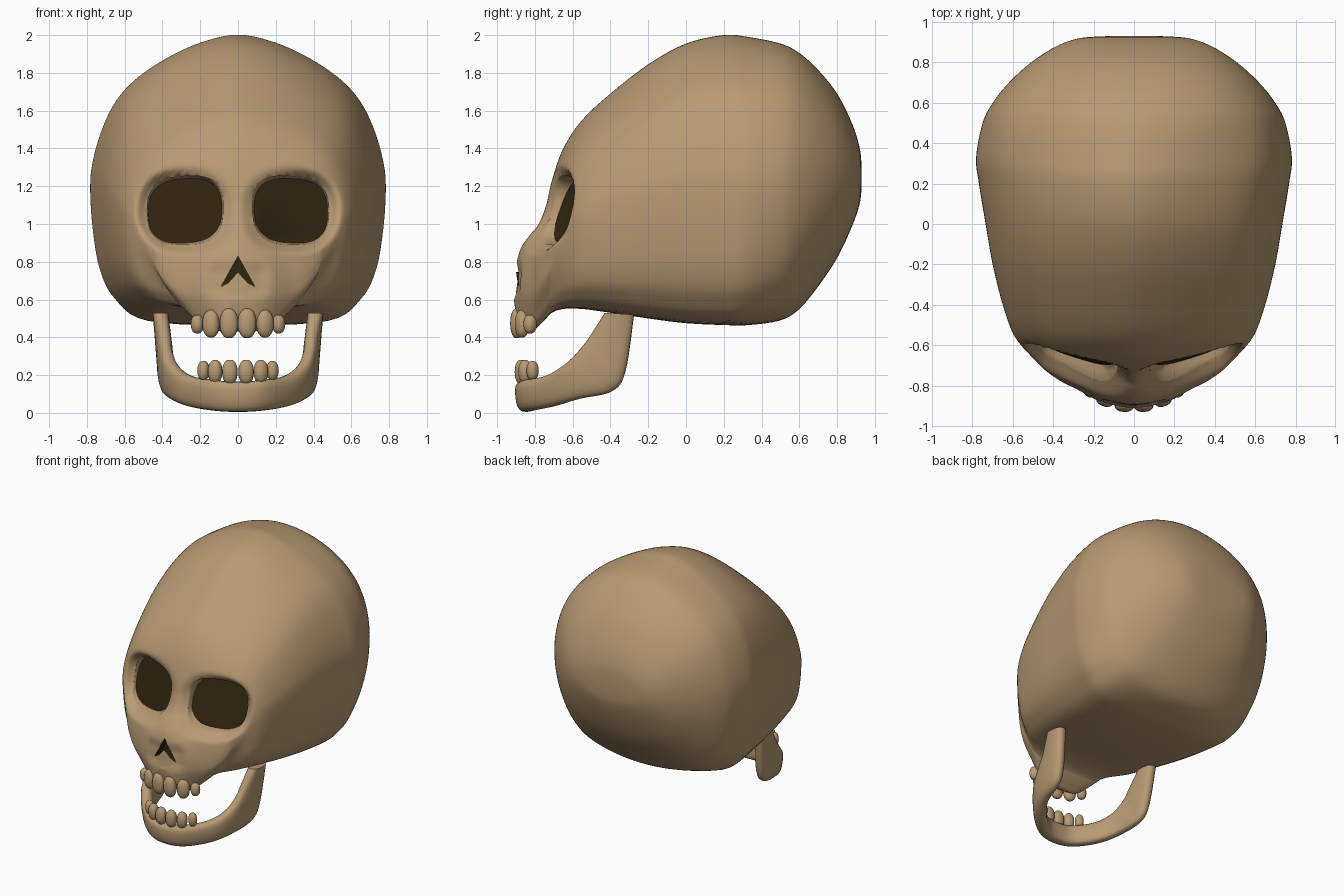
import bpy, bmesh, math
from mathutils import Vector

if "Cube" in bpy.data.objects:
    bpy.data.objects.remove(bpy.data.objects["Cube"])

def material(name, rgb):
    m = bpy.data.materials.new(name)
    m.diffuse_color = (*rgb, 1)
    m.use_nodes = True
    m.node_tree.nodes["Principled BSDF"].inputs["Base Color"].default_value = m.diffuse_color
    return m

BONE = material("bone", (0.48, 0.325, 0.175))
DARK = material("dark_cavity", (0.028, 0.017, 0.005))

def smoothstep(a, b, v):
    t = min(max((v - a) / (b - a), 0), 1)
    return t * t * (3 - 2 * t)

def spline(keys, n, closed=False):
    """Catmull-Rom through tuples, n samples per span."""
    k, out = len(keys), []
    get = lambda i: keys[i % k] if closed else keys[min(max(i, 0), k - 1)]
    for i in range(k if closed else k - 1):
        p = [get(i + j) for j in (-1, 0, 1, 2)]
        for s in range(n):
            t = s / n
            out.append(tuple(0.5 * (2 * b + (c - a) * t + (2 * a - 5 * b + 4 * c - d) * t * t
                       + (3 * b - a - 3 * c + d) * t ** 3) for a, b, c, d in zip(*p)))
    if not closed:
        out.append(tuple(keys[-1]))
    return out

def loft(name, rings, slot=0, cap_slot=0):
    bm = bmesh.new()
    vs = [[bm.verts.new(p) for p in r] for r in rings]
    for a, b in zip(vs, vs[1:]):
        for i in range(len(a)):
            j = (i + 1) % len(a)
            bm.faces.new((a[i], a[j], b[j], b[i])).material_index = slot
    bm.faces.new(vs[0]).material_index = slot
    bm.faces.new(vs[-1]).material_index = cap_slot
    bmesh.ops.recalc_face_normals(bm, faces=bm.faces)
    me = bpy.data.meshes.new(name)
    bm.to_mesh(me)
    bm.free()
    me.materials.append(BONE)
    me.materials.append(DARK)
    ob = bpy.data.objects.new(name, me)
    bpy.context.collection.objects.link(ob)
    return ob

def smooth(ob, deg=42):
    ob.data.shade_smooth()
    ob.data.set_sharp_from_angle(angle=math.radians(deg))

def superpoint(a, e):
    c, s = math.cos(a), math.sin(a)
    return (math.copysign(abs(c) ** (2 / e), c), math.copysign(abs(s) ** (2 / e), s))

# Skull: one cross-section scaled along y by width, top and bottom
half = [(0, 1), (.26, .972), (.50, .915), (.70, .845), (.83, .77), (.92, .675), (.98, .57), (1, .48),
        (.985, .33), (.94, .19), (.84, .09), (.62, .015), (0, 0)]
section = spline(half + [(-x, z) for x, z in half[-2:0:-1]], 5, True)
# y, half width, top, bottom
stations = [(-.912, .05, .74, .60), (-.897, .12, .80, .52), (-.87, .19, .88, .46), (-.82, .28, .95, .43),
            (-.78, .36, 1.0, .46), (-.74, .42, 1.1, .50), (-.71, .455, 1.23, .53), (-.65, .515, 1.40, .55),
            (-.55, .595, 1.55, .55), (-.4, .65, 1.69, .53), (-.2, .70, 1.845, .50), (0, .735, 1.955, .475),
            (.2, .768, 2.0, .465), (.33, .782, 1.99, .465), (.5, .75, 1.955, .49), (.6, .70, 1.905, .55),
            (.7, .62, 1.815, .67), (.8, .51, 1.69, .82), (.88, .385, 1.53, .99), (.92, .27, 1.40, 1.11),
            (.93, .14, 1.3, 1.2)]
EX, EZ, RX, RZ = .28, 1.07, .195, .17   # eye socket centre and radii

def skull_point(y, w, t, b, sx, sz):
    # back of the head turns rounder
    k = .85 * smoothstep(.2, .75, y)
    a = math.atan2((sz - .5) * 2, sx)
    ex, ez = superpoint(a, 2.15)
    sx, sz = sx + (ex - sx) * k, sz + (ez / 2 + .5 - sz) * k
    # upper gum narrows under the cheeks
    pinch = 1 - .20 * smoothstep(-.60, -.78, y) * smoothstep(.42, .1, sz)
    x, z = sx * w * pinch, b + (t - b) * sz
    if y < -.35:   # soft hollow around each socket, deeper on the outside
        d = (abs((abs(x) - EX) / RX) ** 2.4 + abs((z - EZ) / RZ) ** 2.4) ** (1 / 2.4)
        y += (.045 + .055 * smoothstep(.15, .45, abs(x))) * smoothstep(1.4, .95, d)
        # slight hollow beside the nose
        y += .02 * smoothstep(.12, .03, abs(abs(x) - .07)) * smoothstep(.12, .03, abs(z - .70))
    return (x, y, z)

skull = loft("skull", [[skull_point(*st, sx, sz) for sx, sz in section] for st in spline(stations, 7)])

# Cutters: shallow eye sockets with a slanted dark floor, and the chevron nose opening
cutters = []
for s in (-1, 1):
    rings = []
    for dy, k in ((-.6, 1.16), (-.16, 1.13), (-.08, 1.08), (-.03, 1.03), (0, 1.0)):
        ring = []
        for i in range(48):
            a, b = superpoint(2 * math.pi * i / 48, 2.7)
            u, v = RX * k * a, RZ * k * b - .05 * RX * a
            ring.append((s * (EX + u), -.605 + dy + .33 * u + .35 * v, EZ + v))
        rings.append(ring)
    cutters.append(loft("socket_cutter", rings, 0, 1))
nose = [(0, .83), (.09, .668), (.05, .69), (0, .745), (-.05, .69), (-.09, .668)]
cutters.append(loft("nose_cutter", [[(x, y, z) for x, z in nose] for y in (-1.05, -.82)], 1, 1))
for c in cutters:
    c.hide_render = True
    m = skull.modifiers.new("cut", 'BOOLEAN')
    m.operation, m.solver, m.object = 'DIFFERENCE', 'EXACT', c
bpy.context.view_layer.update()
dg = bpy.context.evaluated_depsgraph_get()
baked = bpy.data.meshes.new_from_object(skull.evaluated_get(dg))
skull.modifiers.clear()
skull.data = baked
for c in cutters:
    bpy.data.objects.remove(c)
smooth(skull, 55)

# Jaw: x, low y, low z, high y, high z, half thickness, outward angle
jaw_half = [(0, -.845, .005, -.862, .165, .05, -90), (.13, -.815, .012, -.842, .175, .049, -72),
            (.26, -.70, .035, -.725, .20, .047, -50), (.345, -.56, .075, -.63, .265, .045, -22),
            (.38, -.39, .115, -.55, .35, .043, -6), (.39, -.32, .22, -.50, .42, .043, 0),
            (.41, -.275, .52, -.43, .53, .042, 0)]
jaw_keys = [(-k[0], *k[1:6], -180 - k[6]) for k in jaw_half[:0:-1]] + jaw_half
rings = []
for x, ly, lz, hy, hz, th, ang in spline(jaw_keys, 6):
    lo, hi = Vector((x, ly, lz)), Vector((x, hy, hz))
    out = Vector((math.cos(math.radians(ang)), math.sin(math.radians(ang)), 0))
    ring = []
    for i in range(20):
        a, b = superpoint(2 * math.pi * i / 20, 2.8)
        ring.append((lo + hi) / 2 + (hi - lo) / 2 * b + out * th * a)
    rings.append(ring)
smooth(loft("lower_jaw", rings), 50)

# Teeth: rounded pegs, mirrored left and right
def tooth(name, x, y, z, rx, ry, rz, turn):
    rings = []
    for j in range(1, 12):
        c, h = superpoint(-math.pi / 2 + math.pi * j / 12, 2.2)
        ring = []
        for i in range(16):
            a, b = superpoint(2 * math.pi * i / 16, 2.3)
            u, v = a * c * rx, b * c * ry
            ring.append((x + u * math.cos(turn) - v * math.sin(turn),
                         y + u * math.sin(turn) + v * math.cos(turn), z + h * rz))
        rings.append(ring)
    smooth(loft(name, rings), 60)

teeth = [("upper_tooth", .048, -.895, .474, .049, .036, .080, .05),
         ("upper_tooth", .143, -.868, .472, .046, .036, .074, .4),
         ("upper_tooth", .215, -.825, .470, .034, .034, .050, .8),
         ("lower_tooth", .043, -.872, .217, .041, .035, .066, .05),
         ("lower_tooth", .121, -.852, .219, .038, .035, .062, .4),
         ("lower_tooth", .183, -.812, .224, .031, .031, .052, .75)]
for name, x, y, z, rx, ry, rz, turn in teeth:
    for s in (-1, 1):
        tooth(name, s * x, y, z, rx, ry, rz, s * turn)
